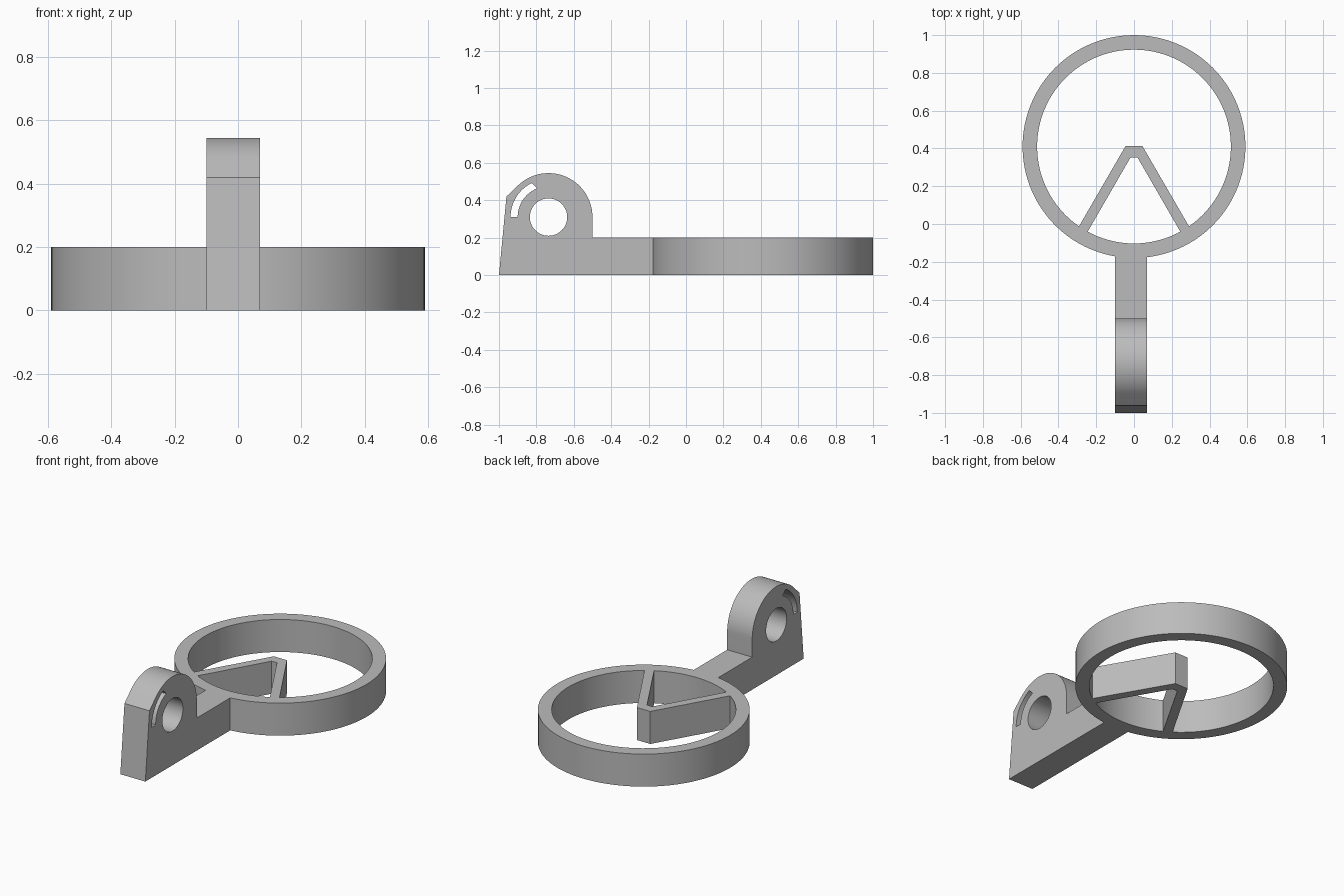
import bpy, bmesh, math
from mathutils import Matrix

if "Cube" in bpy.data.objects:
    bpy.data.objects.remove(bpy.data.objects["Cube"])

grey = bpy.data.materials.new("plain grey")
grey.diffuse_color = (0.5, 0.5, 0.5, 1)
grey.use_nodes = True
grey.node_tree.nodes["Principled BSDF"].inputs["Base Color"].default_value = grey.diffuse_color


def arc(cx, cy, r, a0, a1, n):
    """Points on an arc, angles in degrees, both ends included."""
    angles = [math.radians(a0 + (a1 - a0) * i / n) for i in range(n + 1)]
    return [(cx + r * math.cos(a), cy + r * math.sin(a)) for a in angles]


def circle(cx, cy, r, n):
    return arc(cx, cy, r, 0, 360, n)[:-1]


def prism(name, loops, thickness, matrix):
    """Extrude an outline (first loop) with holes (other loops)."""
    curve = bpy.data.curves.new(name + "_profile", 'CURVE')
    curve.dimensions = '2D'
    curve.fill_mode = 'BOTH'
    curve.extrude = thickness / 2
    for pts in loops:
        spline = curve.splines.new('POLY')
        spline.points.add(len(pts) - 1)
        for p, (x, y) in zip(spline.points, pts):
            p.co = (x, y, 0, 1)
        spline.use_cyclic_u = True
    helper = bpy.data.objects.new(name + "_profile", curve)
    bpy.context.collection.objects.link(helper)
    bpy.context.view_layer.update()
    deps = bpy.context.evaluated_depsgraph_get()
    mesh = bpy.data.meshes.new_from_object(helper.evaluated_get(deps))
    bpy.data.objects.remove(helper)

    bm = bmesh.new()
    bm.from_mesh(mesh)
    bmesh.ops.remove_doubles(bm, verts=bm.verts, dist=1e-4)
    bmesh.ops.transform(bm, matrix=matrix, verts=bm.verts)
    bmesh.ops.recalc_face_normals(bm, faces=bm.faces)
    bm.to_mesh(mesh)
    bm.free()
    mesh.materials.clear()
    mesh.materials.append(grey)
    obj = bpy.data.objects.new(name, mesh)
    bpy.context.collection.objects.link(obj)
    bpy.ops.object.select_all(action='DESELECT')
    obj.select_set(True)
    bpy.context.view_layer.objects.active = obj
    bpy.ops.object.shade_smooth_by_angle(angle=math.radians(25))
    return obj


HEIGHT = 0.2
flat = Matrix.Translation((0, 0, HEIGHT / 2))
# profile x -> world y, profile y -> world z, thickness -> world x
upright = Matrix(((0, 0, 1, -0.015), (1, 0, 0, 0), (0, 1, 0, 0), (0, 0, 0, 1)))

# Round holder ring
prism("ring", [circle(0, 0.41, 0.59, 96), circle(0, 0.41, 0.513, 96)], HEIGHT, flat)

# V-shaped strut inside the ring, mirrored about x = 0
outer = [(-0.305, -0.036), (-0.045, 0.412)]
inner = [(-0.018, 0.353), (-0.26, -0.066)]
flip = lambda pts: [(-x, y) for x, y in reversed(pts)]
prism("v_strut", [outer + flip(outer) + flip(inner) + inner], HEIGHT, flat)

# Arm with rounded lug, pivot hole and curved slot
CY, CZ = -0.735, 0.31
lug = [(-1, 0), (-0.15, 0), (-0.15, HEIGHT), (-0.5, HEIGHT)]
lug += arc(CY, CZ, 0.235, 0, 133.7, 36) + [(-0.96, 0.42)]
slot = arc(CY, CZ, 0.203, 180, 116, 16) + arc(CY, CZ, 0.165, 112, 180, 16)
prism("arm_with_lug", [lug, circle(CY, CZ, 0.1, 48), slot], 0.17, upright)
